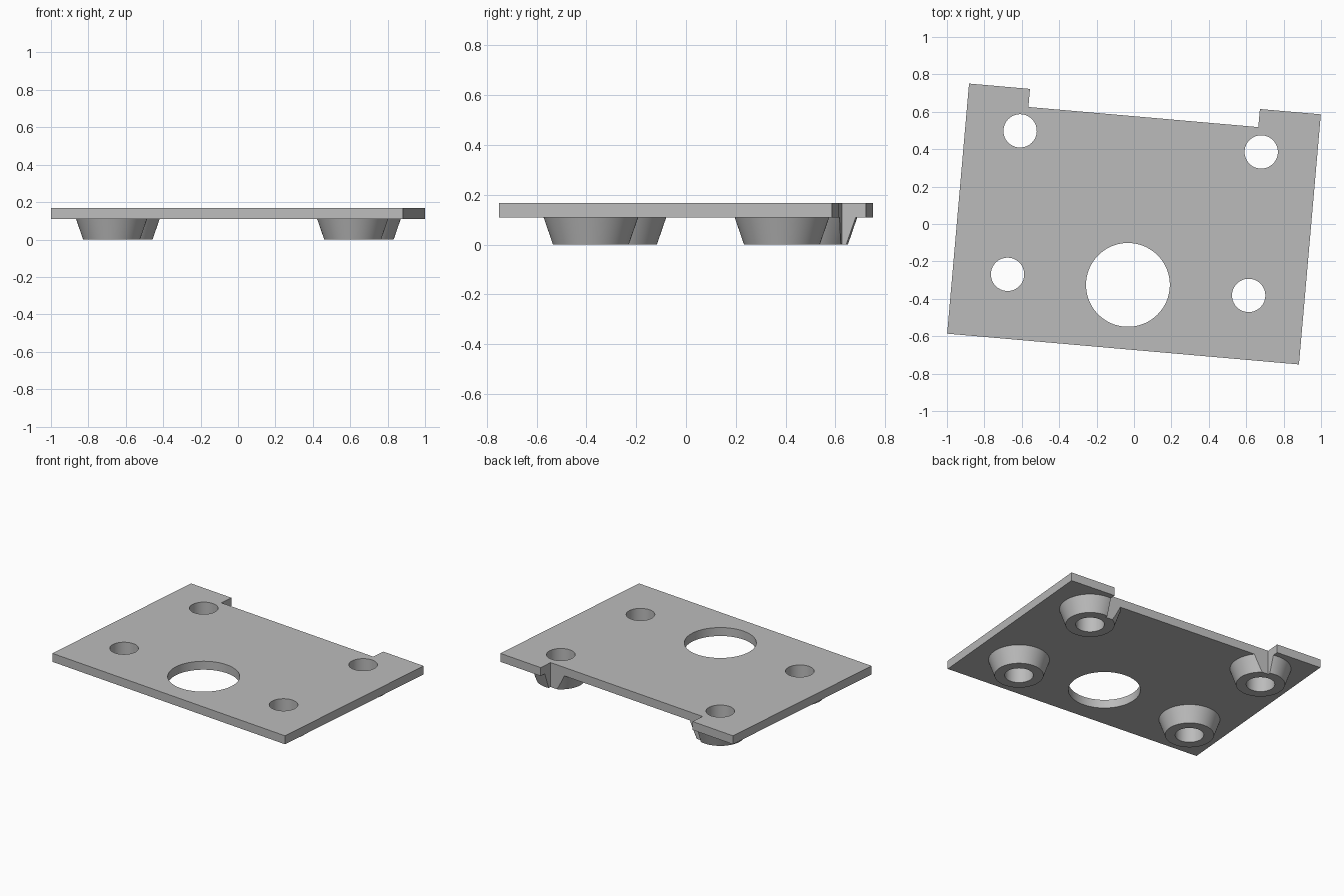
import bpy
import math

if "Cube" in bpy.data.objects:
    bpy.data.objects.remove(bpy.data.objects["Cube"], do_unlink=True)

TILT = math.radians(-5)
PLATE_BOTTOM, TOP = 0.11, 0.168
HALF_X, HALF_Y = 0.944, 0.671
NOTCH_X, NOTCH_Y = 0.617, 0.574
BOSS_TOP_R, BOSS_LOW_R, HOLE_R = 0.19, 0.152, 0.089
HOLES = [(x, y) for x in (-0.65, 0.644) for y in (-0.327, 0.443)]

grey = bpy.data.materials.new("light grey")
grey.use_nodes = True
colour = (0.5, 0.5, 0.5, 1)
grey.diffuse_color = colour
grey.node_tree.nodes["Principled BSDF"].inputs["Base Color"].default_value = colour


def box(name, x0, x1, y0, y1, z0, z1):
    bpy.ops.mesh.primitive_cube_add(
        size=1, location=((x0 + x1) / 2, (y0 + y1) / 2, (z0 + z1) / 2))
    ob = bpy.context.object
    ob.name = name
    ob.scale = (x1 - x0, y1 - y0, z1 - z0)
    bpy.ops.object.transform_apply(location=True, rotation=True, scale=True)
    ob.data.materials.append(grey)
    return ob


def cone(name, x, y, r0, r1, z0, z1):
    bpy.ops.mesh.primitive_cone_add(
        vertices=96, radius1=r0, radius2=r1, depth=z1 - z0,
        location=(x, y, (z0 + z1) / 2))
    ob = bpy.context.object
    ob.name = name
    ob.data.materials.append(grey)
    return ob


def combine(target, tool, operation):
    mod = target.modifiers.new("combine", "BOOLEAN")
    mod.operation = operation
    mod.solver = "EXACT"
    mod.object = tool
    bpy.context.view_layer.objects.active = target
    bpy.ops.object.modifier_apply(modifier=mod.name)
    bpy.data.objects.remove(tool, do_unlink=True)


# Flat plate
plate = box("mounting_plate", -HALF_X, HALF_X, -HALF_Y, HALF_Y, PLATE_BOTTOM, TOP)

# Tapered feet, sunk a little into the plate so they join cleanly
sunk = PLATE_BOTTOM + 0.03
sunk_r = BOSS_LOW_R + (BOSS_TOP_R - BOSS_LOW_R) * sunk / PLATE_BOTTOM
for x, y in HOLES:
    combine(plate, cone("foot", x, y, BOSS_LOW_R, sunk_r, 0, sunk), "UNION")

# Screw holes, large opening and rear notch, which also trims the rear feet
for x, y in HOLES:
    combine(plate, cone("hole_cutter", x, y, HOLE_R, HOLE_R, -0.1, 0.3), "DIFFERENCE")
combine(plate, cone("opening_cutter", -0.004, -0.327, 0.224, 0.224, -0.1, 0.3), "DIFFERENCE")
combine(plate, box("notch_cutter", -NOTCH_X, NOTCH_X, NOTCH_Y, 0.9, -0.1, 0.3), "DIFFERENCE")

# Slight turn about the vertical, then smooth round walls
bpy.ops.object.select_all(action="DESELECT")
plate.select_set(True)
bpy.context.view_layer.objects.active = plate
plate.rotation_euler.z = TILT
bpy.ops.object.transform_apply(location=False, rotation=True, scale=False)
bpy.ops.object.shade_smooth_by_angle(angle=math.radians(15))
